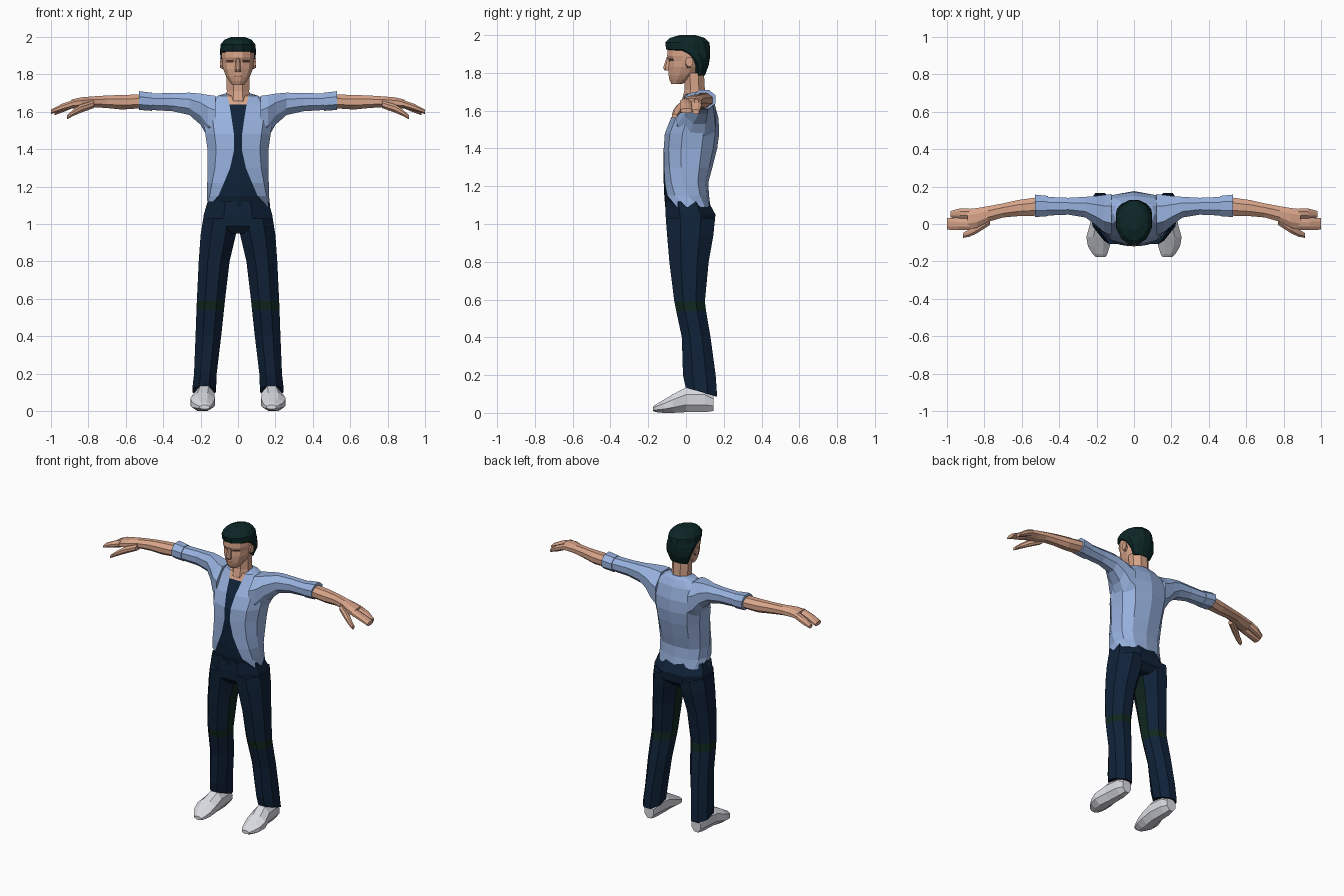
import bpy, bmesh, math
from mathutils import Vector


def material(name, rgb):
    m = bpy.data.materials.new(name)
    m.diffuse_color = (*rgb, 1)
    return m


SHIRT = material("light blue cloth", (0.31, 0.44, 0.73))
NAVY = material("navy cloth", (0.005, 0.016, 0.04))
SKIN = material("skin", (0.68, 0.37, 0.25))
LIPS = material("darker skin", (0.42, 0.19, 0.13))
HAIR = material("black hair", (0.004, 0.02, 0.02))
PATCH = material("dark green cloth", (0.005, 0.02, 0.014))
BROW = material("dark brown", (0.10, 0.05, 0.035))
SHOE = material("pale grey leather", (0.70, 0.71, 0.76))


def section(axis, pos, a0, a1, b0, b1, n=8, tilt=0):
    """Flat-sided ring filling a rectangle across the given axis."""
    ring = []
    for k in range(n):
        t = (k + 0.5) * 2 * math.pi / n
        u, v = (f(t) / math.cos(math.pi / n) for f in (math.cos, math.sin))
        a = (a0 + a1) / 2 + u * (a1 - a0) / 2
        b = (b0 + b1) / 2 + v * (b1 - b0) / 2
        p = pos + tilt * v
        ring.append(Vector({"x": (p, a, b), "y": (a, p, b), "z": (a, b, p)}[axis]))
    return ring


def loft(name, rings, mats, rule=None, mirror=False):
    """Skin a list of rings, cap the ends and colour faces by their centre and normal."""
    bm = bmesh.new()
    vs = [[bm.verts.new(p) for p in r] for r in rings]
    n = len(vs[0])
    for lo, hi in zip(vs, vs[1:]):
        for k in range(n):
            bm.faces.new((lo[k], lo[(k + 1) % n], hi[(k + 1) % n], hi[k]))
    bm.faces.new(vs[0])
    bm.faces.new(vs[-1])
    bmesh.ops.recalc_face_normals(bm, faces=bm.faces)
    bm.normal_update()
    if rule:
        for f in bm.faces:
            f.material_index = rule(f.calc_center_median(), f.normal)
    me = bpy.data.meshes.new(name)
    bm.to_mesh(me)
    bm.free()
    for m in mats:
        me.materials.append(m)
    ob = bpy.data.objects.new(name, me)
    bpy.context.collection.objects.link(ob)
    if mirror:
        ob.modifiers.new("other side", "MIRROR").use_mirror_merge = False
    return ob


def body(name, axis, rows, mats, rule=None, mirror=False, n=8):
    return loft(name, [section(axis, *r[:5], n=n, tilt=r[5] if len(r) > 5 else 0)
                       for r in rows], mats, rule, mirror)


# Torso: each ring has a front gap whose width follows the open shirt
def torso_ring(z, hw, yf, yb, gap, p=0.8, m=5):
    t0 = math.asin((gap / hw) ** (1 / p))
    half = []
    for t in [0] + [t0 + (math.pi - t0) * k / m for k in range(m + 1)]:
        s, c = max(math.sin(t), 0), math.cos(t)
        x = hw * s ** p if t < 3.14 else 0
        half.append(Vector((x, (yf + yb) / 2 - (yb - yf) / 2 * math.copysign(abs(c) ** p, c), z)))
    return half + [Vector((-v.x, v.y, v.z)) for v in half[-2:0:-1]]


torso_rows = [
    (1.09, .172, -.11, .13, .160), (1.15, .166, -.115, .122, .105),
    (1.22, .165, -.118, .118, .075), (1.30, .165, -.118, .14, .042),
    (1.40, .168, -.118, .165, .02), (1.48, .18, -.112, .176, .022),
    (1.56, .19, -.08, .172, .033), (1.64, .17, -.028, .15, .046),
    (1.685, .11, -.008, .125, .058), (1.70, .062, .02, .11, .05)]
torso = loft("open_shirt_torso", [torso_ring(*r) for r in torso_rows], [SHIRT, NAVY, SKIN])
ring_size = len(torso_ring(*torso_rows[0]))
for i, f in enumerate(torso.data.polygons):
    if i % ring_size in (0, ring_size - 1) and i < ring_size * (len(torso_rows) - 1):
        f.material_index = 2 if i // ring_size >= 7 else 1

# Sleeves and rolled cuffs
body("sleeve", "x", [
    (.12, -.06, .16, 1.42, 1.685), (.16, -.045, .155, 1.46, 1.69),
    (.20, -.01, .15, 1.53, 1.697), (.26, .035, .145, 1.583, 1.702),
    (.35, .05, .14, 1.603, 1.70), (.47, .045, .145, 1.61, 1.698)], [SHIRT], mirror=True)
body("cuff", "x", [(.46, .042, .15, 1.605, 1.702), (.53, .037, .157, 1.61, 1.71)],
     [SHIRT], mirror=True)

# Forearm and palm, fingers and thumb
body("forearm", "x", [
    (.50, .045, .145, 1.62, 1.693), (.62, .042, .128, 1.612, 1.69),
    (.70, .035, .11, 1.62, 1.687), (.78, .012, .095, 1.625, 1.682),
    (.84, -.02, .085, 1.62, 1.677), (.89, -.03, .08, 1.618, 1.665)], [SKIN], mirror=True)
body("front_fingers", "x", [
    (.88, -.032, .028, 1.622, 1.664), (.94, -.033, .03, 1.605, 1.643),
    (1.0, -.03, .032, 1.588, 1.612)], [SKIN], mirror=True)
body("back_fingers", "x", [
    (.88, .028, .082, 1.622, 1.664), (.93, .03, .083, 1.60, 1.642),
    (.98, .034, .07, 1.582, 1.606)], [SKIN], mirror=True)
body("thumb", "x", [
    (.77, -.005, .05, 1.62, 1.66), (.84, -.05, .0, 1.595, 1.64),
    (.88, -.068, -.03, 1.578, 1.612), (.915, -.075, -.048, 1.56, 1.582)], [SKIN], mirror=True)

# Trousers: hips and two legs with dark patches at the knee and inner thigh
body("trouser_hips", "z", [
    (1.12, -.162, .162, -.108, .118), (1.05, -.183, .183, -.108, .156),
    (.99, -.188, .188, -.104, .15), (.95, -.06, .06, -.07, .11)], [NAVY])


def trouser_colour(c, n):
    return int(.54 < c.z < .59 or (n.x < -.8 and .59 < c.z < .95))


body("trouser_leg", "z", [
    (1.03, .0, .186, -.107, .153), (.94, .012, .2, -.1, .145),
    (.80, .045, .21, -.088, .12), (.59, .07, .22, -.062, .1),
    (.54, .075, .222, -.052, .106), (.40, .09, .227, -.022, .13),
    (.20, .114, .235, -.016, .157), (.11, .118, .244, -.002, .165, -.025)],
    [NAVY, PATCH], trouser_colour, mirror=True)

# Shoes
body("shoe", "y", [
    (.145, .145, .212, .01, .10), (.10, .133, .225, .004, .135),
    (.0, .125, .235, .004, .135), (-.07, .124, .255, 0, .098),
    (-.12, .13, .246, 0, .068), (-.16, .142, .222, .004, .045),
    (-.176, .152, .205, .01, .032)], [SHOE], mirror=True)

# Neck
body("neck", "z", [
    (1.60, -.05, .05, .0, .11), (1.66, -.062, .062, -.02, .108),
    (1.71, -.06, .06, -.008, .10), (1.80, -.062, .062, -.01, .095)], [SKIN])


# Head, with eye and mouth bands picked out by height
def face_colour(c, n):
    if n.y < -.5 and 1.862 < c.z < 1.878 and abs(c.x) > .015:
        return 1
    return 2 if n.y < -.8 and 1.785 < c.z < 1.797 and abs(c.x) < .03 else 0


body("head", "z", [
    (1.742, -.03, .03, -.078, -.02), (1.765, -.048, .048, -.088, .03),
    (1.787, -.062, .062, -.092, .06), (1.795, -.066, .066, -.092, .07),
    (1.83, -.08, .08, -.092, .09), (1.863, -.085, .085, -.088, .1),
    (1.877, -.086, .086, -.094, .105), (1.89, -.087, .087, -.1, .11),
    (1.94, -.087, .087, -.095, .115)],
    [SKIN, BROW, LIPS], face_colour, n=12)
body("nose", "z", [
    (1.885, -.009, .009, -.102, -.08), (1.827, -.017, .017, -.121, -.08),
    (1.812, -.016, .016, -.113, -.08)], [SKIN])
body("ear", "x", [
    (.075, -.005, .03, 1.825, 1.88), (.096, -.002, .038, 1.835, 1.885)], [SKIN], mirror=True)

# Hair: short at the neck, stepping forward over the forehead
body("hair", "z", [
    (1.785, -.062, .062, .045, .1), (1.84, -.084, .084, .032, .12),
    (1.875, -.092, .092, .0, .126), (1.905, -.095, .095, -.045, .128),
    (1.925, -.096, .096, -.105, .128), (1.96, -.093, .093, -.11, .124),
    (1.985, -.073, .073, -.085, .10), (2.0, -.035, .035, -.035, .05)], [HAIR], n=12)
